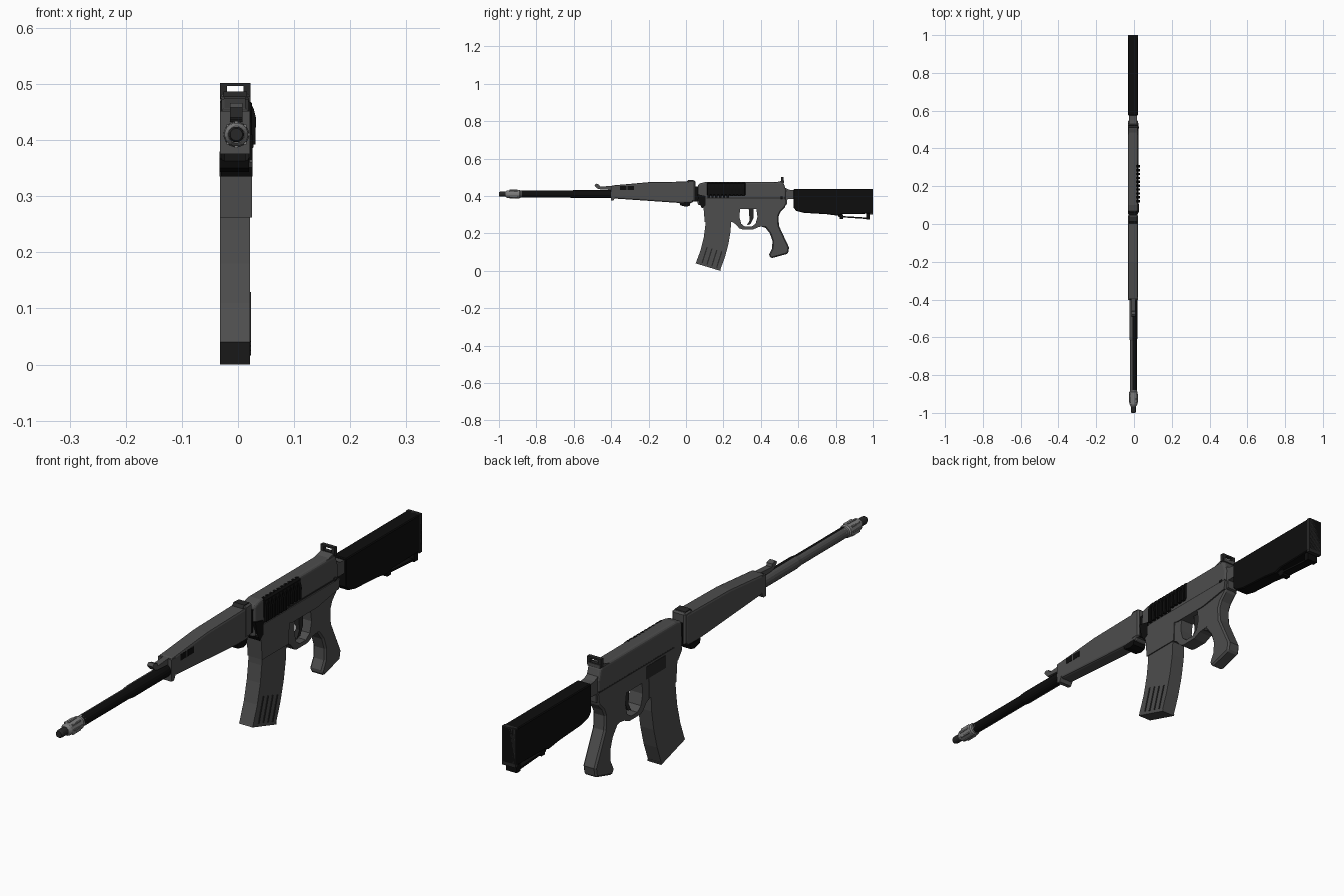
import bpy, bmesh, math
from mathutils import Matrix


def mat(name, v):
    m = bpy.data.materials.new(name)
    m.diffuse_color = (v, v, v, 1)
    return m


GREY, DARK, BLACK, STEEL = mat("grey", .075), mat("dark", .02), mat("black", .004), mat("steel", .2)
X0, X1 = -.032, .021       # main body sides
CX, CZ = -.003, .410       # bore axis


def finish(name, bm, m, bevel=0, seg=1):
    bmesh.ops.recalc_face_normals(bm, faces=bm.faces)
    me = bpy.data.meshes.new(name)
    bm.to_mesh(me)
    bm.free()
    ob = bpy.data.objects.new(name, me)
    bpy.context.collection.objects.link(ob)
    me.materials.append(m)
    if bevel:
        mod = ob.modifiers.new("bevel", 'BEVEL')
        mod.width, mod.segments = bevel, seg
        mod.limit_method, mod.angle_limit = 'ANGLE', math.radians(50)
    return ob


def prism(name, pts, x0=X0, x1=X1, m=GREY, bevel=0, seg=1):
    """Side profile (y, z) extruded across x."""
    bm = bmesh.new()
    f = bm.faces.new([bm.verts.new((x0, y, z)) for y, z in pts])
    r = bmesh.ops.extrude_face_region(bm, geom=[f])
    vs = [g for g in r['geom'] if isinstance(g, bmesh.types.BMVert)]
    bmesh.ops.translate(bm, vec=(x1 - x0, 0, 0), verts=vs)
    return finish(name, bm, m, bevel, seg)


def box(name, y0, y1, z0, z1, x0=X0, x1=X1, m=GREY, bevel=0):
    return prism(name, [(y0, z0), (y1, z0), (y1, z1), (y0, z1)], x0, x1, m, bevel)


def lathe(name, prof, m, sides=16, cx=CX, cz=CZ):
    """(y, radius) profile turned around the bore axis."""
    bm = bmesh.new()
    rings = []
    for y, r in prof:
        rings.append([bm.verts.new((cx + r * math.cos(a), y, cz + r * math.sin(a)))
                      for a in [2 * math.pi * (i + .5) / sides for i in range(sides)]])
    for a, b in zip(rings, rings[1:]):
        for i in range(sides):
            j = (i + 1) % sides
            bm.faces.new((a[i], a[j], b[j], b[i]))
    bm.faces.new(rings[0])
    bm.faces.new(rings[-1])
    return finish(name, bm, m)


# barrel and muzzle
barrel = lathe("barrel", [(-.88, .019), (-.62, .019), (-.6, .022), (-.38, .022)], GREY)
barrel.data.materials.append(BLACK)
for p in barrel.data.polygons:
    if p.normal.x > -.3:
        p.material_index = 1
lathe("muzzle_device", [(-.965, .015), (-.955, .021), (-.89, .023), (-.885, .019), (-.868, .019)], STEEL)
lathe("muzzle_tip", [(-1, .011), (-.992, .014), (-.96, .014)], DARK)
for i in range(8):
    a = i * math.pi / 4
    x, z = CX + .021 * math.cos(a), CZ + .021 * math.sin(a)
    box("muzzle_rib", -.945, -.9, z - .003, z + .003, x - .003, x + .003, STEEL)

# front sight
prism("front_sight", [(-.49, .458), (-.48, .466), (-.463, .46), (-.46, .45), (-.39, .455),
                      (-.39, .432), (-.46, .436), (-.475, .44)], -.014, .008)

# handguard with vents
prism("handguard", [(-.4, .39), (-.37, .386), (-.02, .362), (.03, .362), (.045, .38),
                    (.045, .478), (-.2, .474), (-.4, .456)], m=GREY, bevel=.008, seg=2)
prism("handguard_lip", [(-.402, .375), (-.388, .375), (-.38, .39), (-.38, .452), (-.402, .452)])
for y in (-.352, -.312):
    box("vent", y, y + .033, .431, .453, X1 - .004, X1 + .001, BLACK)
prism("lower_latch", [(-.035, .366), (-.03, .35), (0, .343), (.02, .348), (.025, .368)], -.033, .02, BLACK)
box("rear_collar", .008, .05, .37, .484, -.031, .022, GREY, .006)
prism("rear_leaf", [(.0, .474), (.012, .487), (.04, .485), (.05, .474)], -.026, .016, DARK)

# receiver
box("receiver_core", .03, .12, .37, .45, -.024, .014, BLACK)
prism("upper_receiver", [(.062, .352), (.53, .352), (.535, .43), (.52, .474), (.1, .474),
                         (.065, .465)], bevel=.01, seg=3)
prism("lower_receiver", [(.09, .335), (.25, .335), (.27, .33), (.41, .33), (.53, .35), (.535, .385),
                         (.07, .385), (.07, .36)], X0, .025)
prism("front_hinge", [(.06, .41), (.105, .40), (.105, .35), (.085, .335), (.07, .365)], -.03, .026, BLACK)
box("receiver_seam", .11, .53, .386, .391, X0 - .0005, .0225, DARK)
box("left_panel", .16, .27, .335, .38, X0 - .001, X0 + .002, DARK)
lathe("receiver_pin", [(.505, .007), (.515, .007)], DARK, 8, .021, .39)

# ribbed side cover, each rib bent over the top edge
box("side_cover", .11, .32, .402, .472, .01, .025, BLACK, .006)
for i in range(10):
    y = .115 + i * .0205
    bm = bmesh.new()
    z0 = .392 if i < 6 else .4
    sec = [(.015, z0), (.031, z0), (.032, .44), (.028, .456), (.018, .474), (.008, .474)]
    f = bm.faces.new([bm.verts.new((x, y, z)) for x, z in sec])
    r = bmesh.ops.extrude_face_region(bm, geom=[f])
    bmesh.ops.translate(bm, vec=(0, .012, 0),
                        verts=[g for g in r['geom'] if isinstance(g, bmesh.types.BMVert)])
    finish("cover_rib", bm, BLACK)

# magazine
prism("magazine_well", [(.093, .345), (.252, .345), (.25, .262), (.1, .262)], X0, .025)
prism("magazine", [(.104, .3), (.103, .24), (.095, .18), (.078, .11), (.053, .043), (.182, .003),
                   (.207, .07), (.226, .14), (.238, .21), (.243, .3)])
prism("magazine_floor", [(.055, .047), (.051, .04), (.184, 0), (.186, .007)])
for i in range(4):
    y = .083 + i * .026
    z = .042 - i * .008
    prism("magazine_rib", [(y, z), (y + .006, z - .002), (y + .033, z + .085), (y + .027, z + .087)],
          X1 - .002, X1 + .002, DARK)

# trigger and guard
prism("trigger_guard", [(.245, .335), (.245, .262), (.265, .25), (.285, .227), (.30, .222), (.36, .222),
                        (.39, .235), (.43, .24), (.43, .335), (.375, .335), (.382, .29), (.372, .252),
                        (.35, .236), (.315, .236), (.295, .252), (.285, .29), (.29, .335)], -.03, .021)
prism("trigger", [(.335, .335), (.36, .335), (.36, .28), (.345, .25), (.325, .243), (.34, .27)],
      -.013, .003, DARK)

# pistol grip
prism("pistol_grip", [(.39, .335), (.40, .238), (.425, .23), (.448, .2), (.462, .16), (.46, .12),
                      (.442, .085), (.455, .067), (.545, .092), (.551, .125), (.525, .18),
                      (.497, .24), (.494, .29), (.505, .315), (.533, .345), (.53, .36), (.39, .36)],
      -.031, .02, GREY, .006)

# rear sight frame
prism("rear_sight_base", [(.47, .47), (.525, .47), (.525, .482), (.505, .48)], -.03, .019)
box("rear_sight_top", .508, .522, .496, .502, X0, .022, DARK)
box("rear_sight_bottom", .508, .522, .472, .483, X0, .022, DARK)
for x in (X0, .01):
    box("rear_sight_post", .508, .522, .478, .5, x, x + .012, DARK)

# stock
prism("stock_neck", [(.525, .385), (.585, .385), (.585, .43), (.55, .434), (.525, .446)], -.026, .015)
prism("stock_bracket", [(.525, .35), (.54, .355), (.542, .39), (.525, .4)], -.026, .015)
prism("stock", [(.575, .437), (.575, .337), (.59, .32), (.63, .31), (.75, .303), (.81, .295), (.835, .303),
                (.995, .306), (1, .312), (1, .437)], m=BLACK, bevel=.003)
box("butt_plate", .985, 1, .3, .437, X0, X1, DARK)
prism("stock_rail", [(.81, .3), (.815, .287), (.985, .276), (.985, .284), (.835, .293), (.83, .3)],
      -.022, .011, BLACK)
box("stock_rail_end", .965, .985, .275, .31, -.026, .015, BLACK)
box("sling_loop", .82, .84, .278, .3, -.022, .011, BLACK)
